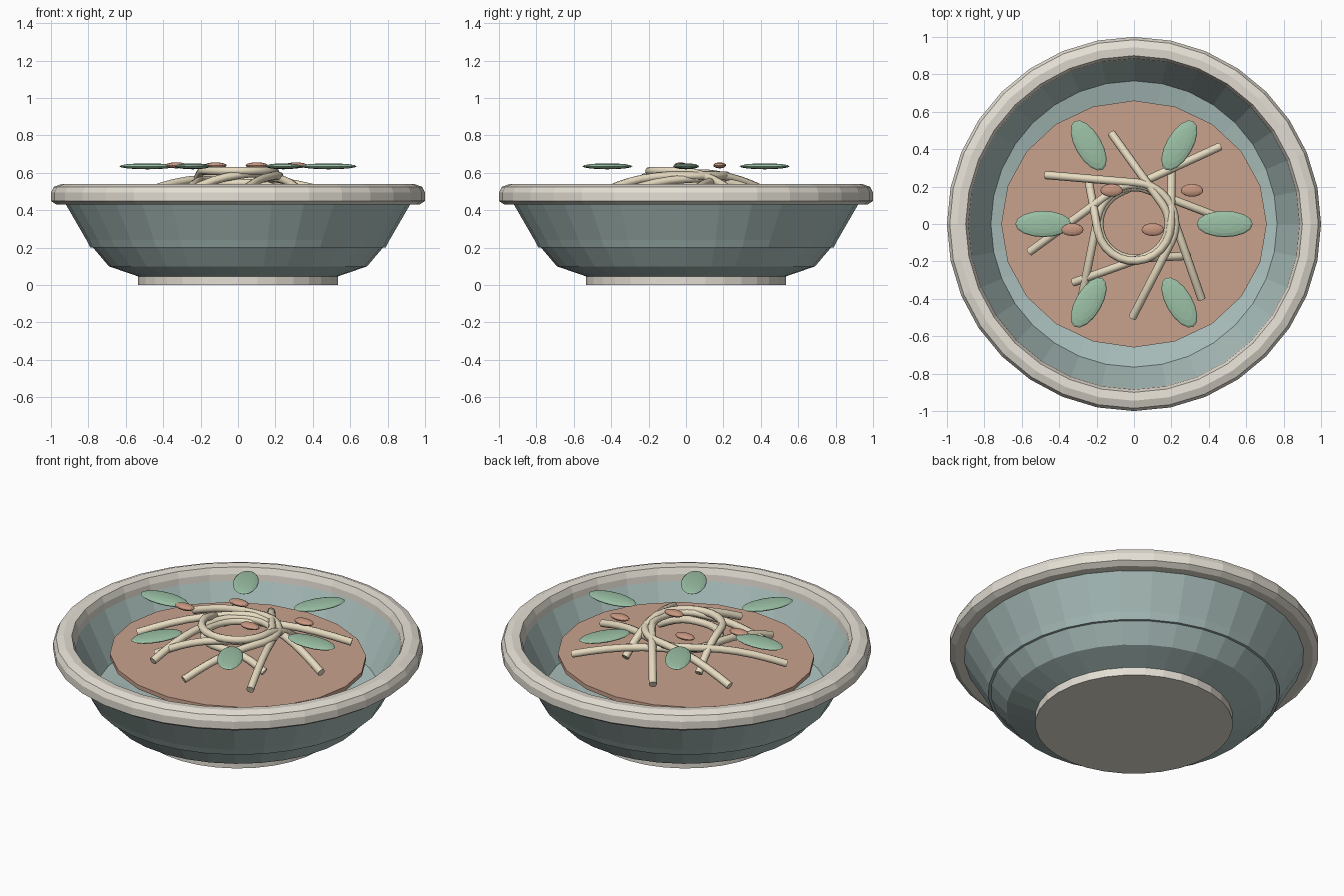
import bpy, bmesh
from math import sin, cos, pi, radians, acos
from mathutils import Matrix, Vector

if "Cube" in bpy.data.objects:
    bpy.data.objects.remove(bpy.data.objects["Cube"])


def material(name, rgb):
    m = bpy.data.materials.new(name)
    m.diffuse_color = (*rgb, 1)
    m.use_nodes = True
    m.node_tree.nodes["Principled BSDF"].inputs["Base Color"].default_value = m.diffuse_color
    return m


TEAL = material("teal_glaze", (0.40, 0.52, 0.50))
CREAM = material("cream_glaze", (0.78, 0.74, 0.66))
SAUCE = material("sauce_brown", (0.58, 0.36, 0.27))
NOODLE = material("noodle_tan", (0.80, 0.71, 0.53))
LEAF = material("leaf_green", (0.33, 0.53, 0.38))
BIT = material("topping_red", (0.58, 0.31, 0.22))


def finish(name, bm, mat):
    bmesh.ops.recalc_face_normals(bm, faces=bm.faces)
    me = bpy.data.meshes.new(name)
    bm.to_mesh(me)
    bm.free()
    me.materials.append(mat)
    ob = bpy.data.objects.new(name, me)
    bpy.context.collection.objects.link(ob)
    return ob


def lathe(name, profile, mat, sides=32, closed=False, sy=1.0, sx=1.0):
    """Revolve (radius, z) points; open ends are capped."""
    bm = bmesh.new()
    rings = [[bm.verts.new((r * sx * cos(2 * pi * i / sides), r * sy * sin(2 * pi * i / sides), z))
              for i in range(sides)] for r, z in profile]
    pairs = list(zip(rings, rings[1:])) + ([(rings[-1], rings[0])] if closed else [])
    for a, b in pairs:
        for i in range(sides):
            j = (i + 1) % sides
            bm.faces.new((a[i], a[j], b[j], b[i]))
    if not closed:
        bm.faces.new(rings[0])
        bm.faces.new(rings[-1])
    return finish(name, bm, mat)


def ellipsoid(name, centre, size, turn, mat):
    bm = bmesh.new()
    mx = Matrix.Translation(centre) @ Matrix.Rotation(turn, 4, 'Z') @ Matrix.Diagonal((*size, 1))
    bmesh.ops.create_uvsphere(bm, u_segments=16, v_segments=8, radius=1, matrix=mx)
    return finish(name, bm, mat)


# bowl: foot, stepped body with hollow inside, rounded rim
lathe("foot", [(0.535, 0), (0.535, 0.05)], CREAM)
lathe("bowl_body", [(0.53, 0.045), (0.69, 0.10), (0.775, 0.20), (0.79, 0.20), (0.81, 0.24),
                    (0.92, 0.43), (0.92, 0.47), (0.885, 0.47), (0.765, 0.22), (0.60, 0.18)], TEAL)
lathe("rim", [(0.89, 0.43), (0.97, 0.43), (1.0, 0.45), (1.0, 0.495), (0.985, 0.525), (0.945, 0.54),
              (0.90, 0.535), (0.885, 0.50), (0.88, 0.45)], CREAM, closed=True)

# sauce: thin oval disc
lathe("sauce", [(1, 0.405), (1, 0.43)], SAUCE, sides=20, sx=0.71, sy=0.66)

# noodles: each comes in on a tangent, curls round the middle and leaves
strands = [(42, 0.62, 330, 0.34), (0, 0.55, 235, 0.49), (312, 0.54, 555, 0.58),
           (269, 0.50, 511, 0.54), (224, 0.45, 464, 0.50), (137, 0.33, 415, 0.35)]
for k, (a0, r0, a1, r1) in enumerate(strands):
    ring = 0.185 + 0.012 * (k % 4)
    top = 0.545 + 0.013 * k
    a0, a1 = radians(a0), radians(a1)
    t0, t1 = a0 + acos(ring / r0), a1 - acos(ring / r1)
    start = Vector((r0 * cos(a0), r0 * sin(a0), 0.47))
    end = Vector((r1 * cos(a1), r1 * sin(a1), 0.47))
    arc = [Vector((ring * cos(t0 + (t1 - t0) * i / 12), ring * sin(t0 + (t1 - t0) * i / 12), top))
           for i in range(13)]

    def line(a, b):
        return [a.lerp(b, i / 6) + Vector((0, 0, 0.025 * sin(pi * i / 6))) for i in range(6)]

    pts = line(start, arc[0]) + arc + line(end, arc[-1])[::-1]
    cu = bpy.data.curves.new("noodle", 'CURVE')
    cu.dimensions = '3D'
    cu.bevel_depth = 0.022
    cu.bevel_resolution = 2
    cu.use_fill_caps = True
    sp = cu.splines.new('POLY')
    sp.points.add(len(pts) - 1)
    for p, q in zip(sp.points, pts):
        p.co = (*q, 1)
    sp.use_smooth = True
    cu.materials.append(NOODLE)
    bpy.context.collection.objects.link(bpy.data.objects.new(f"noodle_{k + 1}", cu))

# herb leaves in a circle
for k in range(6):
    a = k * pi / 3
    ellipsoid(f"leaf_{k + 1}", (0.485 * cos(a), 0.485 * sin(a), 0.635), (0.15, 0.07, 0.016), a, LEAF)

# small topping pieces
for k, (x, y) in enumerate([(-0.12, 0.18), (0.31, 0.18), (-0.33, -0.03), (0.10, -0.03)]):
    ellipsoid(f"topping_{k + 1}", (x, y, 0.64), (0.06, 0.034, 0.016), 0, BIT)
